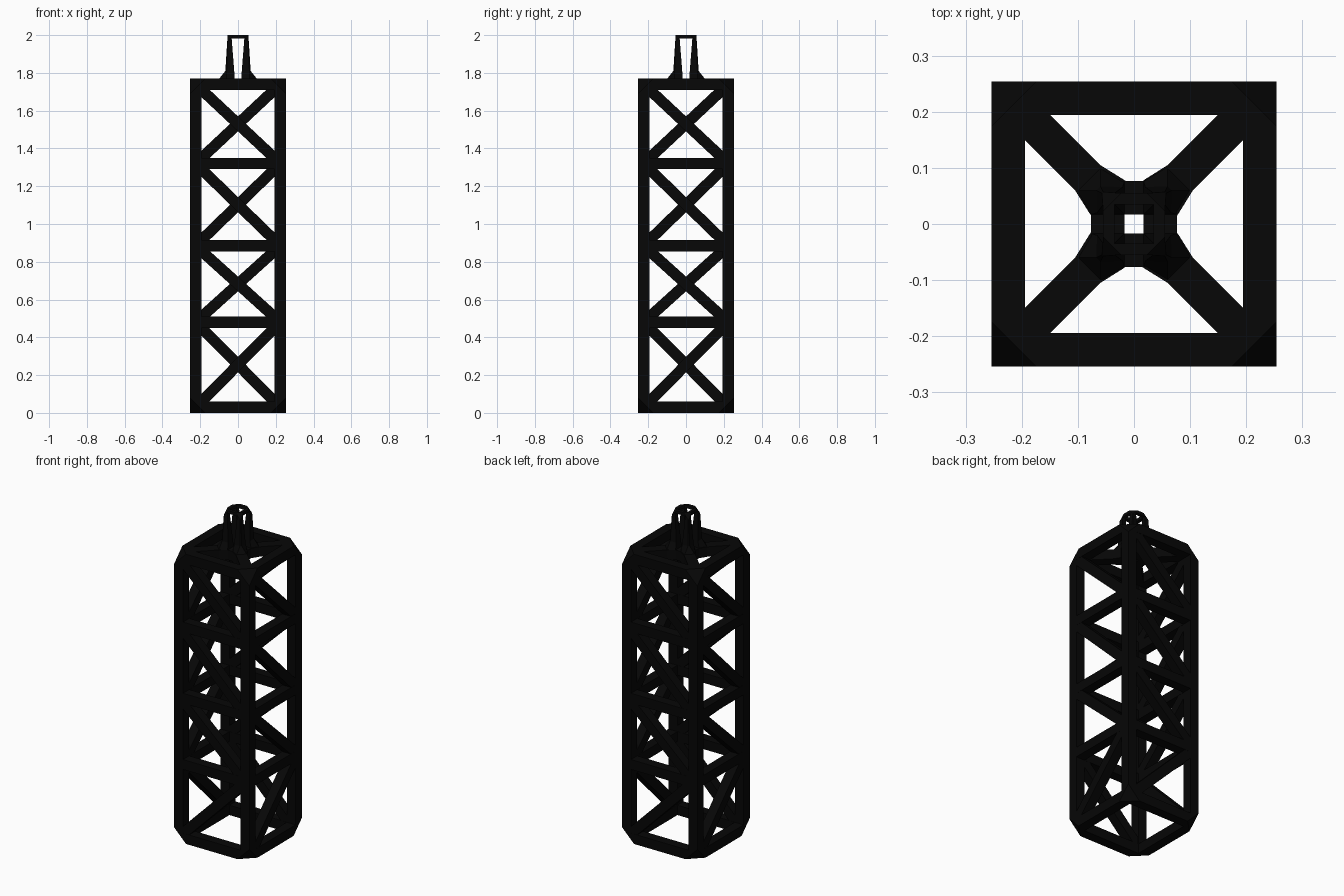
import bpy, bmesh, math
from mathutils import Vector, Matrix

if "Cube" in bpy.data.objects:
    bpy.data.objects.remove(bpy.data.objects["Cube"])

black = bpy.data.materials.new("matte_black")
black.diffuse_color = (0.002, 0.002, 0.002, 1)
black.use_nodes = True
black.node_tree.nodes["Principled BSDF"].inputs["Base Color"].default_value = black.diffuse_color

HALF, TOP, W = 0.254, 1.77, 0.06
MID = HALF - W / 2
LEVELS = [0.03, 0.48, 0.885, 1.32, 1.74]
SIGNS = [(1, 1), (-1, 1), (-1, -1), (1, -1)]


def corner_planes(half, top, cut, bottom=True):
    """Planes that slice the corners off a box standing on z = 0."""
    planes = []
    for sx, sy in SIGNS:
        planes.append((Vector((sx * (half - cut), sy * half, top)), Vector((sx, sy, 1))))
        if bottom:
            planes.append((Vector((sx * (half - cut), sy * half, 0)), Vector((sx, sy, -1))))
    return planes


def finish(name, bm, planes=()):
    """Slice off corners, cap the cuts and make the object."""
    for co, no in planes:
        geom = bm.verts[:] + bm.edges[:] + bm.faces[:]
        bmesh.ops.bisect_plane(bm, geom=geom, dist=1e-6, plane_co=co,
                               plane_no=no.normalized(), clear_outer=True)
        rim = [e for e in bm.edges if e.is_boundary]
        if rim:
            bmesh.ops.holes_fill(bm, edges=rim, sides=0)
    bmesh.ops.recalc_face_normals(bm, faces=bm.faces[:])
    me = bpy.data.meshes.new(name)
    bm.to_mesh(me)
    bm.free()
    me.materials.append(black)
    ob = bpy.data.objects.new(name, me)
    bpy.context.collection.objects.link(ob)
    return ob


def bar(bm, p, q, width, depth, normal):
    """Straight bar from p to q; depth is measured along normal."""
    p, q, n = Vector(p), Vector(q), Vector(normal)
    d = (q - p).normalized()
    side = n.cross(d)
    rot = Matrix((side, n, d)).transposed().to_4x4()
    size = Matrix.Diagonal((width, depth, (q - p).length, 1))
    bmesh.ops.create_cube(bm, size=1, matrix=Matrix.Translation((p + q) / 2) @ rot @ size)


def loft(bm, rings):
    """Closed solid through rings with equal point counts."""
    vs = [[bm.verts.new(c) for c in r] for r in rings]
    n = len(vs[0])
    for a, b in zip(vs, vs[1:]):
        for i in range(n):
            bm.faces.new((a[i], a[(i + 1) % n], b[(i + 1) % n], b[i]))
    bm.faces.new(vs[0])
    bm.faces.new(vs[-1])


tower_cut = corner_planes(HALF, TOP, 0.08)
turns = [Matrix.Rotation(math.pi / 2 * i, 3, 'Z') for i in range(4)]

# Corner posts
bm = bmesh.new()
for sx, sy in SIGNS:
    bar(bm, (sx * MID, sy * MID, 0), (sx * MID, sy * MID, TOP), W, W, (0, 1, 0))
finish("corner_posts", bm, tower_cut)

# Level rails on all four sides
bm = bmesh.new()
for r in turns:
    for i, z in enumerate(LEVELS):
        reach = HALF if i in (0, 4) else MID
        bar(bm, r @ Vector((-reach, -MID, z)), r @ Vector((reach, -MID, z)),
            W, W, r @ Vector((0, -1, 0)))
finish("level_rails", bm, tower_cut)

# One diagonal brace per panel, reversed in the lowest panel
bm = bmesh.new()
for r in turns:
    for i, (lo, hi) in enumerate(zip(LEVELS, LEVELS[1:])):
        s = 1 if i == 0 else -1
        bar(bm, r @ Vector((-s * MID, -MID, lo)), r @ Vector((s * MID, -MID, hi)),
            0.058, 0.058, r @ Vector((0, -1, 0)))
finish("diagonal_braces", bm, tower_cut)

# Roof arms from the corners to the hub
bm = bmesh.new()
for sx, sy in SIGNS:
    bar(bm, (sx * 0.06, sy * 0.06, 1.74), (sx * MID, sy * MID, 1.74), 0.064, W, (0, 0, 1))
finish("roof_arms", bm, tower_cut)

# Hub with a square hole, made of four wedge blocks
bm = bmesh.new()
plan = [(0.017, -0.017), (0.077, -0.017), (0.077, 0.015), (0.105, 0.06), (0.06, 0.105),
        (0.017, 0.078), (0.017, 0.017)]
for r in turns:
    loft(bm, [[r @ Vector((x, y, z)) for x, y in plan] for z in (1.71, 1.77)])
finish("roof_hub", bm)

# Spire legs flaring into the hub
spire_cut = corner_planes(0.055, 2.0, 0.032, bottom=False)
bm = bmesh.new()
for r in turns:
    loft(bm, [[r @ Vector((x, y, z)) for x, y in ((a, a), (b, a), (c, d), (d, c), (a, b))]
              for z, a, b, c, d in ((1.765, 0.017, 0.077, 0.103, 0.06),
                                    (1.81, 0.02, 0.066, 0.067, 0.06),
                                    (2.0, 0.035, 0.055, 0.055, 0.054))])
finish("spire_legs", bm, spire_cut)

# Spire top ring
bm = bmesh.new()
for r in turns:
    bar(bm, r @ Vector((-0.055, -0.045, 1.991)), r @ Vector((0.055, -0.045, 1.991)),
        0.018, 0.02, r @ Vector((0, -1, 0)))
finish("spire_ring", bm, spire_cut)
